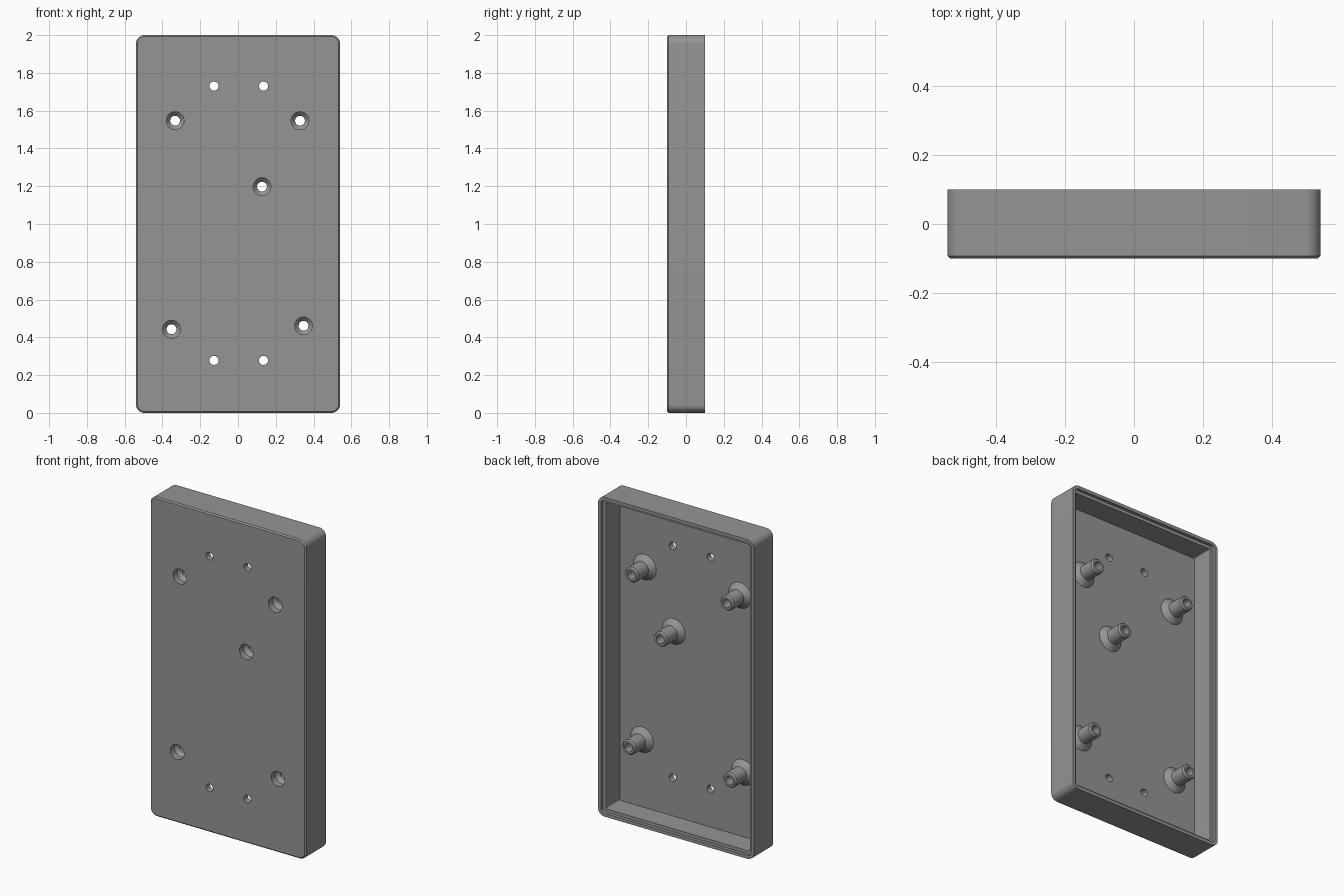
import bpy, bmesh, math

if "Cube" in bpy.data.objects:
    bpy.data.objects.remove(bpy.data.objects["Cube"])

plastic = bpy.data.materials.new("grey plastic")
plastic.diffuse_color = (0.3, 0.3, 0.3, 1)
plastic.use_nodes = True
plastic.node_tree.nodes["Principled BSDF"].inputs["Base Color"].default_value = plastic.diffuse_color

HALF_W, HEIGHT, CORNER = 0.54, 2.0, 0.045
FLOOR_Y = -0.06          # inner side of the front panel
POSTS = [(-0.333, 1.547), (0.328, 1.547), (0.127, 1.198), (-0.352, 0.443), (0.347, 0.461)]
SMALL_HOLES = [(x, z) for x in (-0.127, 0.135) for z in (0.278, 1.73)]


def finish(name, bm):
    bmesh.ops.recalc_face_normals(bm, faces=bm.faces)
    mesh = bpy.data.meshes.new(name)
    bm.to_mesh(mesh)
    bm.free()
    mesh.materials.append(plastic)
    obj = bpy.data.objects.new(name, mesh)
    bpy.context.collection.objects.link(obj)
    return obj


def activate(obj):
    bpy.ops.object.select_all(action='DESELECT')
    obj.select_set(True)
    bpy.context.view_layer.objects.active = obj


def bridge(bm, a, b):
    for i in range(len(a)):
        j = (i + 1) % len(a)
        bm.faces.new((a[i], a[j], b[j], b[i]))


def rounded_loop(bm, inset, y, steps=8):
    """Rounded rectangle facing y, shrunk by inset."""
    r = max(CORNER - inset, 0.004)
    w, h = HALF_W - inset - r, HEIGHT / 2 - inset - r
    loop = []
    for k, (sx, sz) in enumerate([(1, 1), (-1, 1), (-1, -1), (1, -1)]):
        for s in range(steps + 1):
            a = math.pi / 2 * (k + s / steps)
            loop.append(bm.verts.new((sx * w + r * math.cos(a), y,
                                      HEIGHT / 2 + sz * h + r * math.sin(a))))
    return loop


def lathe(bm, cx, cz, profile, closed, n=32):
    """Turn (radius, y) points around an axis parallel to y."""
    rings = [[bm.verts.new((cx + r * math.cos(2 * math.pi * i / n), y,
                            cz + r * math.sin(2 * math.pi * i / n))) for i in range(n)]
             for r, y in profile]
    for a, b in zip(rings, rings[1:]):
        bridge(bm, a, b)
    if closed:
        bridge(bm, rings[-1], rings[0])
    else:
        bm.faces.new(rings[0])
        bm.faces.new(rings[-1])


# Tray shell: chamfered front edge, side walls, stepped rim, cavity
bm = bmesh.new()
section = [(0.008, -0.1), (0, -0.092), (0, 0.1), (0.02, 0.1),
           (0.02, 0.08), (0.04, 0.08), (0.04, FLOOR_Y)]
loops = [rounded_loop(bm, i, y) for i, y in section]
for a, b in zip(loops, loops[1:]):
    bridge(bm, a, b)
bm.faces.new(loops[0])
bm.faces.new(loops[-1])
tray = finish("tray_shell", bm)

# Holes through the front panel
bm = bmesh.new()
for holes, radius in ((POSTS, 0.047), (SMALL_HOLES, 0.024)):
    for x, z in holes:
        lathe(bm, x, z, [(radius, -0.15), (radius, 0.0)], False)
cutter = finish("hole_cutter", bm)
cutter.hide_render = True
activate(tray)
mod = tray.modifiers.new("holes", 'BOOLEAN')
mod.operation, mod.solver, mod.object = 'DIFFERENCE', 'EXACT', cutter
bpy.ops.object.modifier_apply(modifier=mod.name)
bpy.data.objects.remove(cutter)
bpy.ops.object.shade_smooth_by_angle(angle=math.radians(30))

# Hollow screw posts with flared foot, chamfered tip and countersunk bore
post_profile = [(0.08, FLOOR_Y), (0.047, -0.03), (0.047, 0.065), (0.039, 0.075),
                (0.026, 0.075), (0.026, -0.038), (0.047, FLOOR_Y)]
for k, (x, z) in enumerate(POSTS):
    bm = bmesh.new()
    lathe(bm, x, z, post_profile, True)
    activate(finish(f"screw_post_{k + 1}", bm))
    bpy.ops.object.shade_smooth_by_angle(angle=math.radians(30))
